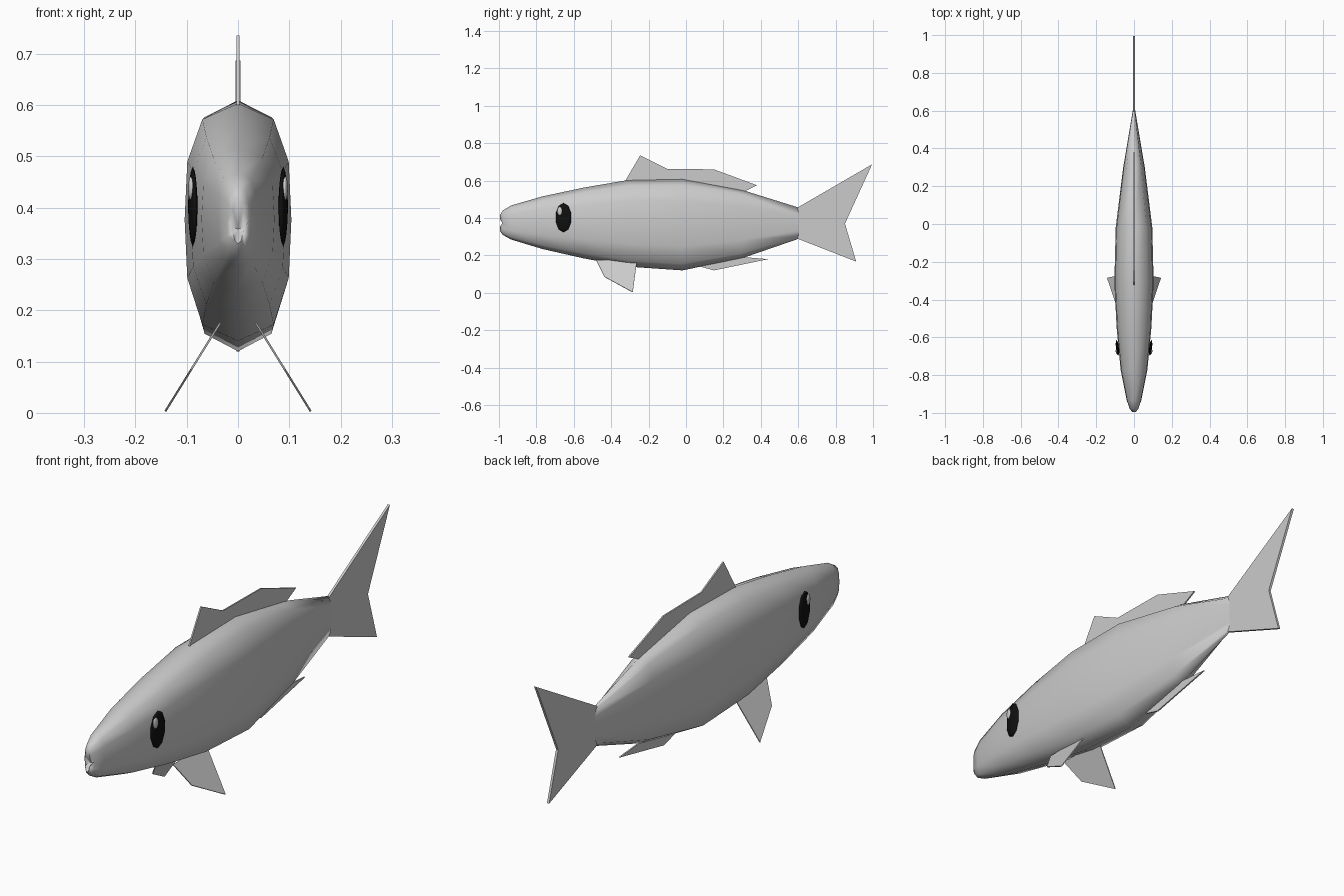
import bpy, bmesh, math
from mathutils import Vector

if "Cube" in bpy.data.objects:
    bpy.data.objects.remove(bpy.data.objects["Cube"])


def finish(name, bm, angle=180, color=None):
    bmesh.ops.recalc_face_normals(bm, faces=bm.faces)
    me = bpy.data.meshes.new(name)
    bm.to_mesh(me)
    bm.free()
    ob = bpy.data.objects.new(name, me)
    bpy.context.collection.objects.link(ob)
    if color:
        mat = bpy.data.materials.new(name)
        mat.diffuse_color = color
        mat.use_nodes = True
        mat.node_tree.nodes["Principled BSDF"].inputs["Base Color"].default_value = mat.diffuse_color
        me.materials.append(mat)
    bpy.ops.object.select_all(action='DESELECT')
    ob.select_set(True)
    bpy.context.view_layer.objects.active = ob
    bpy.ops.object.shade_smooth_by_angle(angle=math.radians(angle))
    return ob


def plate(name, pts, half):
    """Thin fin: outline points with a matching sideways offset direction."""
    bm = bmesh.new()
    pts = [Vector(p) for p in pts]
    n = (pts[1] - pts[0]).cross(pts[2] - pts[0]).normalized() * half
    a = [bm.verts.new(p + n) for p in pts]
    b = [bm.verts.new(p - n) for p in pts]
    bm.faces.new(a)
    bm.faces.new(b[::-1])
    for i in range(len(pts)):
        j = (i + 1) % len(pts)
        bm.faces.new((a[i], b[i], b[j], a[j]))
    return finish(name, bm, 30)


# Body: 12-sided rings (y, top z, bottom z, half width), front to back
half = [(0, 1), (.67, .865), (.95, .51), (1, .02), (.95, -.47), (.67, -.86), (0, -1)]
section = half + [(-x, z) for x, z in half[5:0:-1]]
stations = [(-.995, .415, .33, .010), (-.98, .44, .31, .022), (-.935, .467, .285, .038),
            (-.77, .515, .235, .071), (-.55, .562, .185, .092), (-.31, .603, .14, .104),
            (-.02, .609, .12, .097), (.30, .55, .185, .057), (.605, .455, .29, .006)]
bm = bmesh.new()
rings = []
for k, (y, top, bot, w) in enumerate(stations):
    mid, h = (top + bot) / 2, (top - bot) / 2
    ring = []
    for sx, sz in section:
        # mouth corners sit further back and lower
        pull = .022 if k == 0 and abs(sz) < .1 else 0
        drop = .012 if k == 0 and abs(sz) < .1 else 0
        ring.append(bm.verts.new((sx * w, y + pull, mid + sz * h - drop)))
    rings.append(ring)
for r, s in zip(rings, rings[1:]):
    for i in range(12):
        j = (i + 1) % 12
        bm.faces.new((r[i], r[j], s[j], s[i]))
mouth = bm.verts.new((0, -.965, .358))
for i in range(12):
    bm.faces.new((rings[0][i], rings[0][(i + 1) % 12], mouth))
bm.faces.new(rings[-1])
finish("body", bm, 80)

# Fins on the centre plane, outlines in (y, z)
fins = {
    "tail_fin": [(.595, .455), (.995, .687), (.85, .37), (.91, .167), (.595, .29)],
    "dorsal_fin": [(-.33, .59), (-.245, .735), (-.10, .663), (.15, .66), (.38, .575),
                   (.31, .54), (.0, .58)],
    "anal_fin": [(.04, .15), (.15, .12), (.44, .18), (.32, .19), (.2, .19)],
}
for name, outline in fins.items():
    plate(name, [(0, y, z) for y, z in outline], .005 if name == "tail_fin" else .003)

# Splayed pelvic fins
pelvic = [(-.48, .175), (-.435, .085), (-.285, .003), (-.262, .175)]
for side, s in (("left", 1), ("right", -1)):
    plate("pelvic_fin_" + side, [(s * (.035 + (.175 - z) * .62), y, z) for y, z in pelvic], .002)


# Eyes: flattened low-poly domes with a small pale glint
def disc(name, s, x, y, z, rx, ry, rz, color):
    bm = bmesh.new()
    bmesh.ops.create_uvsphere(bm, u_segments=10, v_segments=6, radius=1)
    for v in bm.verts:
        # pole points sideways; slant follows the narrowing head
        a, b, c = v.co
        v.co = (s * (x + c * rx + a * ry * .1), y + a * ry, z + b * rz)
    finish(name, bm, 180, color)


for side, s in (("left", 1), ("right", -1)):
    disc("eye_" + side, s, .088, -.655, .402, .008, .043, .078, (.005, .005, .005, 1))
    disc("eye_glint_" + side, s, .092, -.675, .437, .005, .014, .024, (.8, .8, .8, 1))
